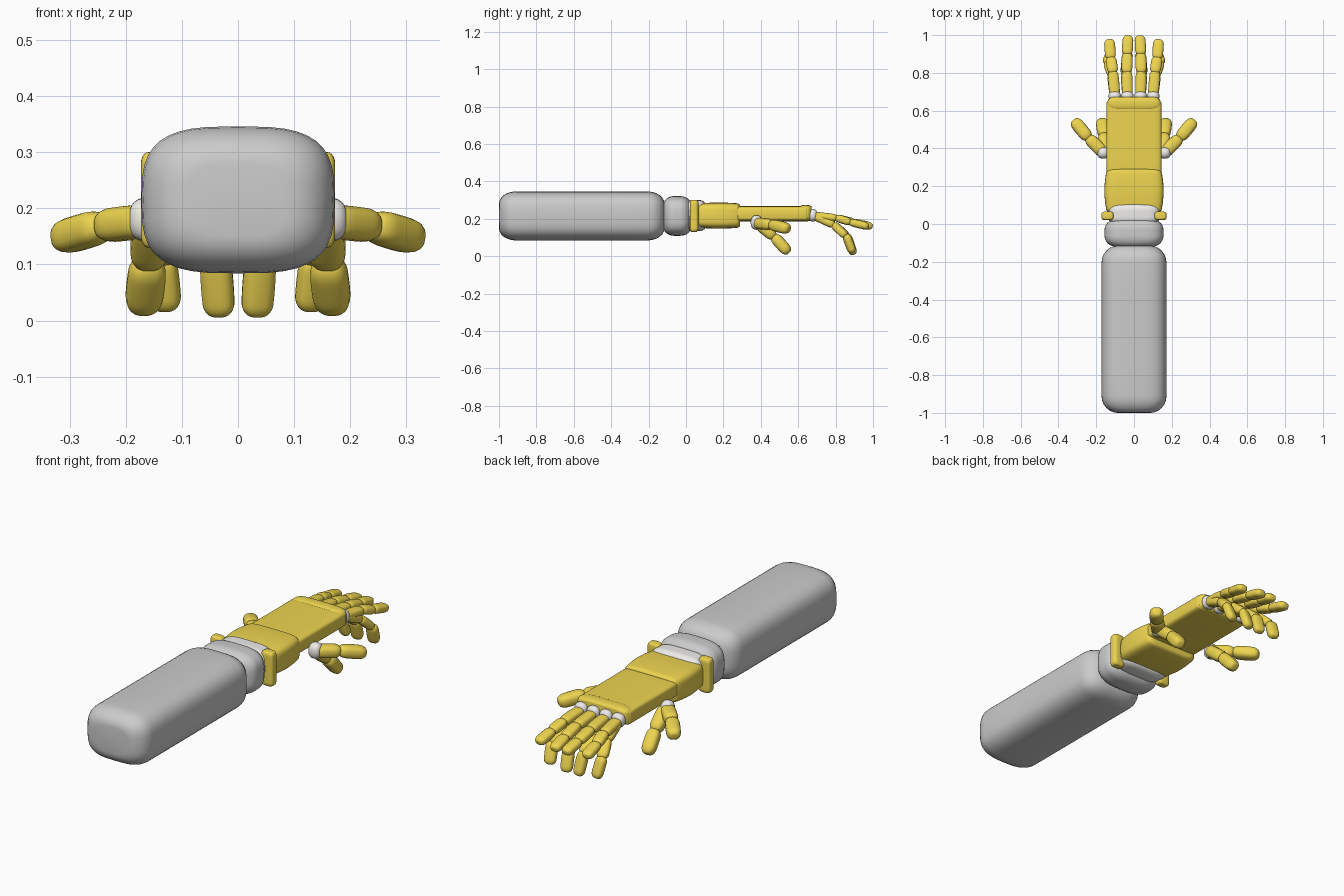
import bpy, math
from mathutils import Vector

if "Cube" in bpy.data.objects:
    bpy.data.objects.remove(bpy.data.objects["Cube"])


def material(name, color):
    m = bpy.data.materials.new(name)
    m.diffuse_color = color
    m.use_nodes = True
    m.node_tree.nodes["Principled BSDF"].inputs["Base Color"].default_value = m.diffuse_color
    return m


YELLOW = material("yellow_shell", (0.85, 0.66, 0.08, 1))
WHITE = material("white_joint", (0.85, 0.84, 0.82, 1))


def spow(v, p):
    return math.copysign(abs(v) ** p, v)


# Soft rounded block running from a to b; w, h are half sizes across it,
# end is the length of the rounded ends, flat the size of the flat caps
def block(name, a, b, w, h, n=3.0, end=0.03, flat=0.3, taper=1.0, bulge=0.0,
          mat=None, sides=40):
    a, b = Vector(a), Vector(b)
    axis = b - a
    length = axis.length
    axis.normalize()
    side = axis.cross(Vector((0, 0, 1))).normalized()
    up = side.cross(axis)
    steps = 6
    stations = []
    for i in range(steps + 1):
        f = math.pi / 2 * i / steps
        stations.append((end * (1 - math.sin(f)), flat + (1 - flat) * math.cos(f)))
    stations = stations[::-1]
    start = [(e, s) for e, s in stations]
    middle = [(end + (length - 2 * end) * k / 6, 1) for k in range(1, 6)]
    finish = [(length - e, s) for e, s in stations[::-1]]
    verts, faces = [], []
    rings = start + middle + finish
    for d, s in rings:
        t = d / length
        k = s * (1 + (taper - 1) * t) * (1 + bulge * (math.sin(math.pi * t) - 1))
        for j in range(sides):
            g = 2 * math.pi * j / sides
            u = w * k * spow(math.cos(g), 2 / n)
            v = h * k * spow(math.sin(g), 2 / n)
            verts.append(a + axis * d + side * u + up * v)
    for r in range(len(rings) - 1):
        for j in range(sides):
            q = (j + 1) % sides
            faces.append((r * sides + j, r * sides + q,
                          (r + 1) * sides + q, (r + 1) * sides + j))
    faces.append(tuple(range(sides))[::-1])
    faces.append(tuple(range((len(rings) - 1) * sides, len(rings) * sides)))
    me = bpy.data.meshes.new(name)
    me.from_pydata([tuple(v) for v in verts], [], faces)
    ob = bpy.data.objects.new(name, me)
    bpy.context.collection.objects.link(ob)
    if mat:
        me.materials.append(mat)
    bpy.ops.object.select_all(action='DESELECT')
    ob.select_set(True)
    bpy.context.view_layer.objects.active = ob
    # consistent outward normals
    bpy.ops.object.mode_set(mode='EDIT')
    bpy.ops.mesh.select_all(action='SELECT')
    bpy.ops.mesh.normals_make_consistent(inside=False)
    bpy.ops.object.mode_set(mode='OBJECT')
    bpy.ops.object.shade_smooth_by_angle(angle=math.radians(40))
    return ob


# Arm and wrist
block("forearm", (0, -1.0, 0.215), (0, -0.115, 0.215), 0.172, 0.131,
      n=3.2, end=0.09, flat=0.5)
block("wrist", (0, -0.12, 0.215), (0, 0.025, 0.215), 0.156, 0.106,
      n=3.2, end=0.055, flat=0.6)
block("wrist_band", (0, 0.0, 0.217), (0, 0.105, 0.217), 0.138, 0.083,
      n=4, end=0.035, flat=0.7, mat=WHITE)

# Palm
block("hand_base", (0, 0.06, 0.217), (0, 0.29, 0.217), 0.157, 0.07,
      n=5, end=0.02, flat=0.8, bulge=0.08, mat=YELLOW)
block("palm", (0, 0.26, 0.227), (0, 0.655, 0.227), 0.145, 0.041,
      n=6, end=0.015, flat=0.8, mat=YELLOW)
block("knuckle_guard", (0, 0.605, 0.23), (0, 0.672, 0.23), 0.142, 0.044,
      n=5, end=0.03, flat=0.75, mat=YELLOW)


# Chain of overlapping segments through the given points
def digit(name, points, w, h, end):
    for i in range(len(points) - 1):
        a, b = Vector(points[i]), Vector(points[i + 1])
        d = (b - a).normalized() * 0.012
        block(f"{name}_segment_{i + 1}", a - d, b, w, h, n=2.6, end=end,
              flat=0.35, bulge=0.06, mat=YELLOW, sides=20)


for s, tag in ((-1, "left"), (1, "right")):
    # Cuff plate on the side of the wrist
    block("cuff_plate_" + tag, (s * 0.14, 0.043, 0.13), (s * 0.14, 0.0431, 0.30),
          0.033, 0.023, n=3.5, end=0.02, flat=0.6, mat=YELLOW)
    # Two fingers per side, each in a raised and a lowered pose
    for label, x0, xr, xl, yo in (("inner", 0.035, (0.038, 0.036, 0.031), (0.042, 0.04, 0.033), 0.0),
                                  ("outer", 0.102, (0.112, 0.124, 0.131), (0.115, 0.137, 0.128), -0.02)):
        nm = f"{label}_finger_{tag}"
        block(nm + "_knuckle", (s * x0, 0.655, 0.22), (s * x0, 0.7, 0.218),
              0.033, 0.034, n=2.4, end=0.02, flat=0.4, mat=WHITE, sides=20)
        digit(nm + "_raised", [(s * x0, 0.69, 0.217), (s * xr[0], 0.81, 0.203),
                               (s * xr[1], 0.905 + yo, 0.18),
                               (s * xr[2], 0.997 + yo, 0.158)], 0.029, 0.021, 0.024)
        digit(nm + "_lowered", [(s * x0, 0.69, 0.213), (s * xl[0], 0.795, 0.165),
                                (s * xl[1], 0.865 + yo / 3, 0.105),
                                (s * xl[2], 0.897 + yo / 3, 0.008 - yo / 2)], 0.029, 0.022, 0.024)
    # Thumb in the same two poses
    block("thumb_knuckle_" + tag, (s * 0.135, 0.375, 0.18), (s * 0.192, 0.38, 0.18),
          0.032, 0.039, n=2.3, end=0.027, flat=0.4, mat=WHITE, sides=20)
    digit("thumb_raised_" + tag, [(s * 0.165, 0.38, 0.177), (s * 0.245, 0.46, 0.168),
                                  (s * 0.32, 0.55, 0.145)], 0.034, 0.031, 0.035)
    digit("thumb_lowered_" + tag, [(s * 0.155, 0.385, 0.175), (s * 0.16, 0.475, 0.1),
                                   (s * 0.17, 0.55, 0.018)], 0.034, 0.031, 0.035)
